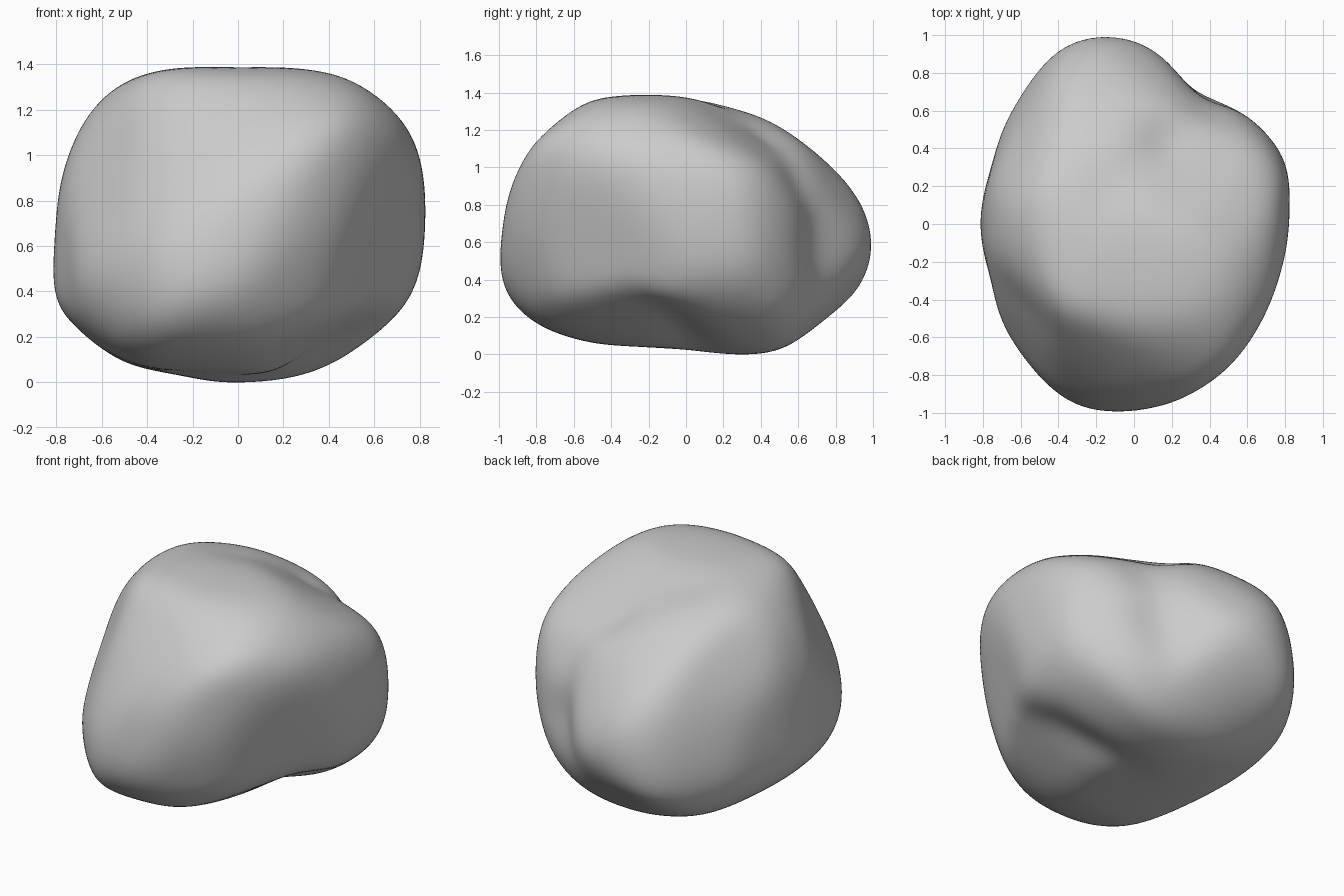
import bpy, bmesh, math
from mathutils import Vector
from mathutils.geometry import intersect_point_line

cube = bpy.data.objects.get("Cube")
if cube:
    bpy.data.objects.remove(cube, do_unlink=True)

CENTRE = Vector((0, 0, 0.68))
S, T = math.sqrt(0.5), math.sqrt(0.125)
C = math.sqrt(0.75)
SOFTNESS = 34     # higher gives harder ridges
FULLNESS = 1.023  # makes up for the rounding of ridges

# Cross-section outlines: right axis, up axis, radii in hundredths at equal angles
OUTLINES = [
    ((1, 0, 0), (0, 0, 1),
     [82, 85, 86, 76, 71, 76, 83, 80, 80, 86, 78, 68, 68, 69, 73, 80]),
    ((0, 1, 0), (0, 0, 1),
     [99, 89, 77, 70, 70, 77, 89, 94, 97, 102, 82, 67, 64, 73, 86, 98]),
    ((1, 0, 0), (0, 1, 0),
     [82, 86, 83, 77, 99, 101, 90, 80, 81, 80, 92, 100, 101, 93, 89, 82]),
    ((S, S, 0), (-T, T, C),
     [84, 76, 75, 74, 77, 83, 81, 77, 84, 102, 101, 78, 65, 64, 80, 86]),
    ((-S, -S, 0), (T, -T, C),
     [93, 86, 84, 87, 88, 87, 86, 86, 86, 85, 84, 83, 81, 79, 82, 90]),
    ((-S, S, 0), (T, T, C),
     [94, 92, 87, 70, 65, 74, 89, 93, 89, 87, 91, 90, 86, 82, 83, 91]),
]
OUTLINES = [(Vector(a), Vector(b), radii) for a, b, radii in OUTLINES]

# Broad flat faces: direction, distance from the centre
FACETS = [
    ((0.85, -0.45, -0.25), 0.74),
    ((-0.75, 0.45, 0.48), 0.79),
    ((-0.85, 0.5, 0.2), 0.81),
]
FACETS = [(Vector(n).normalized(), distance) for n, distance in FACETS]

# Hollows: path, width, depth
HOLLOWS = [
    ([(-0.15, 0.2, 1.34), (0.1, 0.42, 1.22)], 0.18, 0.03),
    ([(0.2, 0.5, 1.15), (0.4, 0.58, 0.95), (0.42, 0.62, 0.6)], 0.14, 0.035),
    ([(0.53, -0.05, 0.2), (0.15, 0.1, 0.06)], 0.16, 0.028),
]


def outline_radius(radii, angle):
    """Smooth closed curve through evenly spaced radii."""
    n = len(radii)
    pos = (angle / math.tau) % 1.0 * n
    i, t = int(pos), pos % 1.0
    a, b, c, d = (radii[(i + k) % n] / 100 for k in (-1, 0, 1, 2))
    return b + 0.5 * t * (c - a + t * (2 * a - 5 * b + 4 * c - d + t * (3 * (b - c) + d - a)))


def rock_radius(direction):
    """Soft intersection of the outlines and facets along a direction."""
    total = 0.0
    for right, up, radii in OUTLINES:
        u, v = direction.dot(right), direction.dot(up)
        total += (math.hypot(u, v) / outline_radius(radii, math.atan2(v, u))) ** SOFTNESS
    for normal, distance in FACETS:
        total += (max(direction.dot(normal), 0) / distance) ** SOFTNESS
    return FULLNESS * total ** (-1 / SOFTNESS)


def path_distance(point, path):
    best = 10.0
    for a, b in zip(path, path[1:]):
        a, b = Vector(a), Vector(b)
        t = intersect_point_line(point, a, b)[1]
        best = min(best, (point - a.lerp(b, min(max(t, 0), 1))).length)
    return best


# Rock body
bm = bmesh.new()
bmesh.ops.create_icosphere(bm, subdivisions=6, radius=1)
for vert in bm.verts:
    direction = vert.co.normalized()
    point = CENTRE + direction * rock_radius(direction)
    push = sum(depth * math.exp(-(path_distance(point, path) / width) ** 2)
               for path, width, depth in HOLLOWS)
    vert.co = point - direction * push

# Weathered, rounded edges
for _ in range(14):
    bmesh.ops.smooth_vert(bm, verts=bm.verts, factor=0.5,
                          use_axis_x=True, use_axis_y=True, use_axis_z=True)

# Rest the rock on the ground
lowest = min(v.co.z for v in bm.verts)
bmesh.ops.translate(bm, verts=bm.verts, vec=(0, 0, -lowest))

mesh = bpy.data.meshes.new("rock")
bm.to_mesh(mesh)
bm.free()
for poly in mesh.polygons:
    poly.use_smooth = True

# Stone colour
stone = bpy.data.materials.new("stone grey")
stone.use_nodes = True
colour = (0.6, 0.6, 0.6, 1)
stone.diffuse_color = colour
for node in stone.node_tree.nodes:
    if node.type == 'BSDF_PRINCIPLED':
        node.inputs["Base Color"].default_value = colour
mesh.materials.append(stone)

rock = bpy.data.objects.new("rock", mesh)
bpy.context.collection.objects.link(rock)
